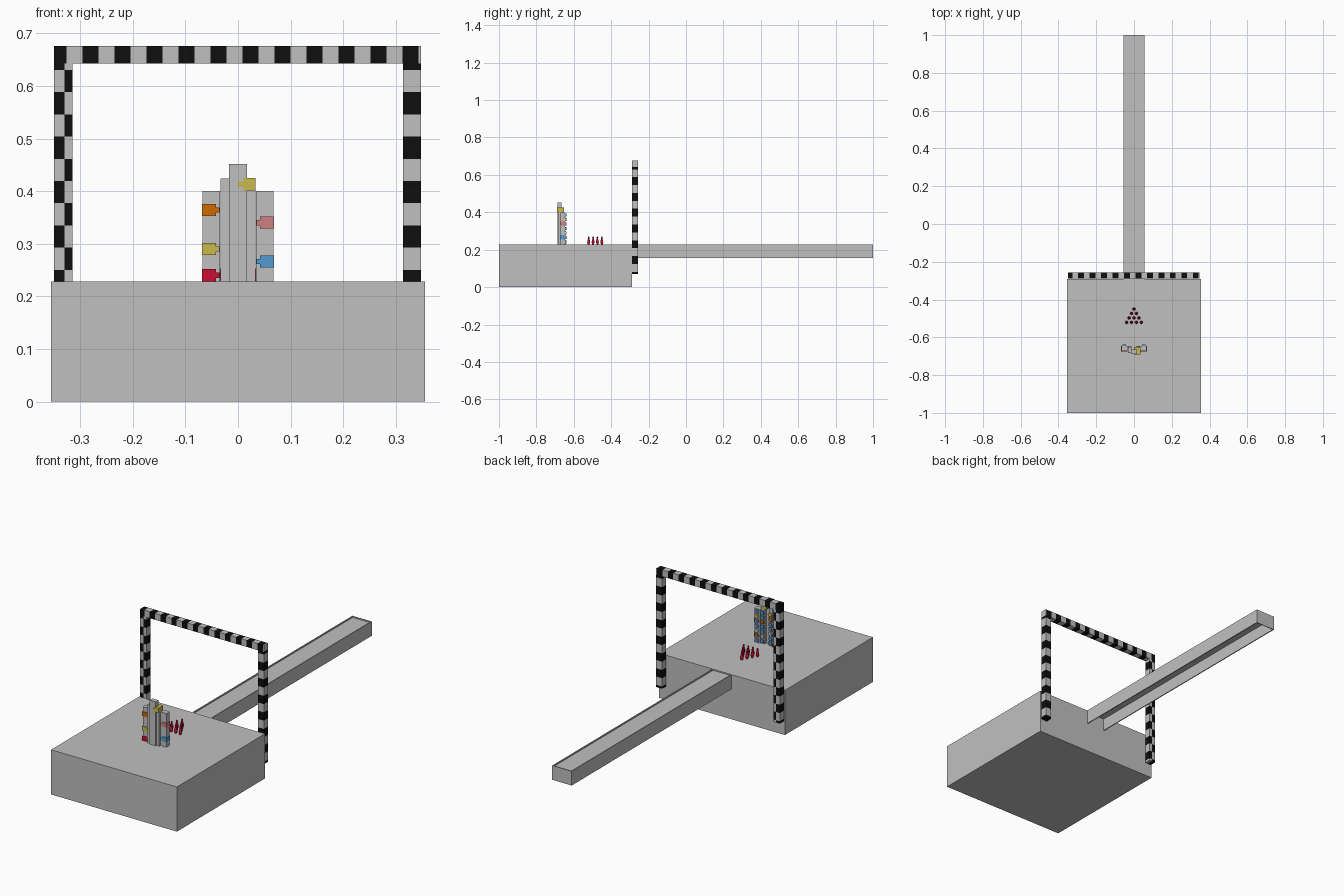
import bpy, bmesh, math, random
from mathutils import Vector

if "Cube" in bpy.data.objects:
    bpy.data.objects.remove(bpy.data.objects["Cube"])

random.seed(4)


def material(name, rgb):
    m = bpy.data.materials.new(name)
    lin = [c / 12.92 if c <= 0.04045 else ((c + 0.055) / 1.055) ** 2.4 for c in (v / 255 for v in rgb)]
    m.diffuse_color = (*lin, 1)
    m.use_nodes = True
    m.node_tree.nodes["Principled BSDF"].inputs["Base Color"].default_value = m.diffuse_color
    return m


GREY = material("light grey", (192, 192, 192))
BLACK = material("black", (14, 14, 14))
RED = material("crimson", (200, 16, 52))
ORANGE = material("orange", (206, 106, 5))
YELLOW = material("mustard", (203, 184, 78))
PINK = material("salmon", (207, 127, 128))
BLUE = material("sky blue", (80, 155, 208))


def finish(bm, name, mats):
    me = bpy.data.meshes.new(name)
    bm.to_mesh(me)
    bm.free()
    for m in mats:
        me.materials.append(m)
    ob = bpy.data.objects.new(name, me)
    bpy.context.collection.objects.link(ob)
    return ob


def add_box(bm, lo, hi):
    lo, hi = Vector(lo), Vector(hi)
    r = bmesh.ops.create_cube(bm, size=1)
    for v in r["verts"]:
        v.co = (lo + hi) / 2 + Vector(a * b for a, b in zip(v.co, hi - lo))


def box(name, lo, hi, mat):
    bm = bmesh.new()
    add_box(bm, lo, hi)
    return finish(bm, name, [mat])


def checked_box(name, lo, hi, cuts, is_black):
    """Box sliced at (axis, position) cuts, blackened by a rule on face centres."""
    bm = bmesh.new()
    add_box(bm, lo, hi)
    for axis, pos in cuts:
        co, no = Vector(), Vector()
        co[axis], no[axis] = pos, 1
        bmesh.ops.bisect_plane(bm, geom=bm.verts[:] + bm.edges[:] + bm.faces[:], plane_co=co, plane_no=no)
    for f in bm.faces:
        f.material_index = int(is_black(f.calc_center_median()))
    return finish(bm, name, [GREY, BLACK])


TOP = 0.228

# pin deck platform
box("platform", (-0.355, -1, 0), (0.355, -0.29, TOP), GREY)

# hollow lane, open underneath, with slightly raised edges
box("lane_surface", (-0.05, -0.29, 0.218), (0.05, 1.0, 0.222), GREY)
for s, side in ((-1, "left"), (1, "right")):
    a, b = sorted((s * 0.05, s * 0.055))
    box("lane_wall_" + side, (a, -0.29, 0.155), (b, 1.0, TOP), GREY)
box("lane_end", (-0.05, 0.996, 0.155), (0.05, 1.0, TOP), GREY)

# chequered gate at the end of the lane
Y0, Y1, STEP_Z, STEP_X = -0.289, -0.256, 0.0422, 0.0304
z_cuts = [(2, 0.588 - k * STEP_Z) for k in range(-1, 13)]


def row(z):
    return math.floor((0.588 - z) / STEP_Z)


checked_box("gate_left_leg", (-0.35, Y0, 0.07), (-0.315, Y1, 0.643), z_cuts + [(0, -0.33)],
            lambda c: (row(c.z) + (c.x > -0.33)) % 2 == 0)
checked_box("gate_right_leg", (0.314, Y0, 0.07), (0.348, Y1, 0.643), z_cuts,
            lambda c: row(c.z) % 2 == 0)
checked_box("gate_top_bar", (-0.35, Y0, 0.643), (0.348, Y1, 0.676),
            [(0, -0.235 + k * STEP_X) for k in range(-3, 20)],
            lambda c: math.floor((c.x + 0.235) / STEP_X) % 2 == 0)

# ten pins in a triangle pointing down the lane
profile = [(0.005, 0), (0.008, 0.012), (0.0065, 0.022), (0.0035, 0.03), (0.0048, 0.037), (0.003, 0.042)]
SIDES = 10
for r in range(4):
    for i in range(r + 1):
        bm = bmesh.new()
        x, y = (i - r / 2) * 0.026, -0.45 - r * 0.0235
        rings = [[bm.verts.new((x + rad * math.cos(k * math.tau / SIDES),
                                y + rad * math.sin(k * math.tau / SIDES), TOP + h))
                  for k in range(SIDES)] for rad, h in profile]
        for lo, hi in zip(rings, rings[1:]):
            for k in range(SIDES):
                n = (k + 1) % SIDES
                bm.faces.new((lo[k], lo[n], hi[n], hi[k])).smooth = True
        bm.faces.new(rings[-1])
        bm.faces.new(rings[0][::-1])
        finish(bm, f"pin_{r}_{i}", [RED])

# stepped tower behind the pins
box("tower_core_left", (-0.033, -0.682, TOP), (-0.012, -0.652, 0.424), GREY)
box("tower_core_right", (0.012, -0.682, TOP), (0.033, -0.652, 0.402), GREY)
box("tower_core_right_top", (0.012, -0.668, 0.402), (0.033, -0.652, 0.424), GREY)
box("tower_spine", (-0.017, -0.688, TOP), (0.017, -0.665, 0.452), GREY)
for s, side in ((-1, "left"), (1, "right")):
    a, b = sorted((s * 0.034, s * 0.067))
    box("tower_wing_" + side, (a, -0.672, TOP), (b, -0.646, 0.40), GREY)


# coloured blocks with a narrow nub pointing inwards
def tag(name, x_out, x_in, x_tip, z, y0, y1, mat):
    bm = bmesh.new()
    for xa, xb, h in ((x_out, x_in, 0.0115), (x_in, x_tip, 0.005)):
        xa, xb = sorted((xa, xb))
        add_box(bm, (xa, y0, z - h), (xb, y1, z + h))
    finish(bm, name, [mat])


for n, (s, z, mat) in enumerate(((-1, 0.364, ORANGE), (-1, 0.29, YELLOW), (-1, 0.24, RED),
                                 (1, 0.34, PINK), (1, 0.266, BLUE))):
    tag(f"wing_block_{n}", s * 0.068, s * 0.042, s * 0.035, z, -0.675, -0.645, mat)
tag("top_block", 0.0335, 0.01, 0.0, 0.413, -0.69, -0.651, YELLOW)

# small coloured studs covering the back of the tower
palette = [BLUE, BLUE, GREY, ORANGE, BLUE, YELLOW, GREY, PINK]
for col, (x, y) in enumerate(((-0.051, -0.646), (-0.0225, -0.652), (0.0225, -0.652), (0.051, -0.646))):
    for k in range(7):
        z = 0.241 + k * 0.0243
        box(f"back_stud_{col}_{k}", (x - 0.009, y, z - 0.008), (x + 0.009, y + 0.007, z + 0.008),
            random.choice(palette))
